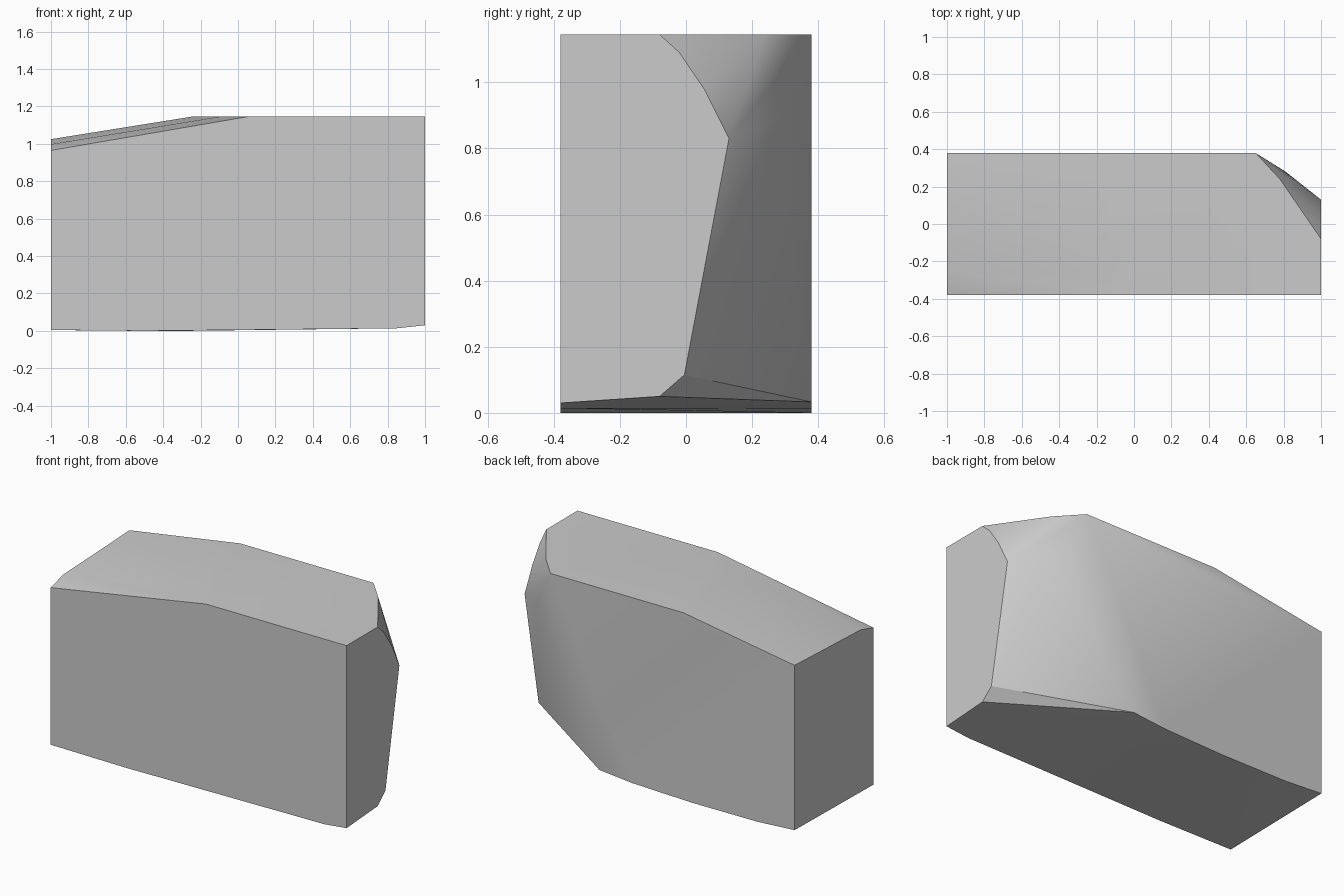
import bpy
import bmesh
import math

# Main extents of the block
END = 1.0
SIDE = 0.38
TOP = 1.145


def make_material(name, colour):
    material = bpy.data.materials.new(name)
    material.diffuse_color = colour
    material.use_nodes = True
    shader = next(n for n in material.node_tree.nodes if n.type == 'BSDF_PRINCIPLED')
    shader.inputs["Base Color"].default_value = colour
    shader.inputs["Roughness"].default_value = 0.8
    return material


def make_hull(name, points, material):
    """Wrap a convex solid around the points and merge its flat triangles."""
    mesh = bpy.data.meshes.new(name)
    bm = bmesh.new()
    for point in points:
        bm.verts.new(point)
    hull = bmesh.ops.convex_hull(bm, input=bm.verts)
    unused = set(hull["geom_interior"]) | set(hull["geom_unused"])
    loose = [v for v in unused if isinstance(v, bmesh.types.BMVert)]
    bmesh.ops.delete(bm, geom=loose, context='VERTS')
    bmesh.ops.dissolve_limit(bm, angle_limit=math.radians(0.3),
                             verts=bm.verts, edges=bm.edges)
    bmesh.ops.recalc_face_normals(bm, faces=bm.faces)
    bm.to_mesh(mesh)
    bm.free()
    mesh.materials.append(material)
    block = bpy.data.objects.new(name, mesh)
    bpy.context.collection.objects.link(block)
    return block


default_cube = bpy.data.objects.get("Cube")
if default_cube:
    bpy.data.objects.remove(default_cube, do_unlink=True)

# Flat top outline (x, y), with its back corner cut away
top_outline = [(0.05, -SIDE), (-0.1, -0.26), (-0.25, SIDE), (0.65, SIDE),
               (0.78, 0.24), (END, -0.08), (END, -SIDE)]

# Left-hand end outline (y, z), where the top slopes down
left_end = [(-SIDE, 0.005), (-SIDE, 0.965), (-0.26, 0.998),
            (SIDE, 1.025), (SIDE, 0.018)]

# Right-hand end outline (y, z), with the bulging back edge
right_end = [(-SIDE, 0.03), (-0.08, 0.05), (-0.005, 0.115),
             (0.13, 0.83), (0.055, 0.98), (-0.02, 1.09)]

# Slightly rounded underside: front edge, then back edge (x, z)
front_edge = [(-0.5, 0), (0.85, 0.014)]
back_edge = [(-0.75, 0.002), (-0.3, 0), (0.1, 0.012), (0.32, 0.033)]

# Bulge in the middle of the cut corner
corner_bulge = [(0.81, 0.28, 0.89)]

points = [(x, y, TOP) for x, y in top_outline]
points += [(-END, y, z) for y, z in left_end]
points += [(END, y, z) for y, z in right_end]
points += [(x, -SIDE, z) for x, z in front_edge]
points += [(x, SIDE, z) for x, z in back_edge]
points += corner_bulge

grey = make_material("plain grey", (0.6, 0.6, 0.6, 1.0))
block = make_hull("chamfered_block", points, grey)

# Soft shading across the gentle bends, crisp at the main edges
bpy.ops.object.select_all(action='DESELECT')
block.select_set(True)
bpy.context.view_layer.objects.active = block
bpy.ops.object.shade_smooth_by_angle(angle=math.radians(32))
